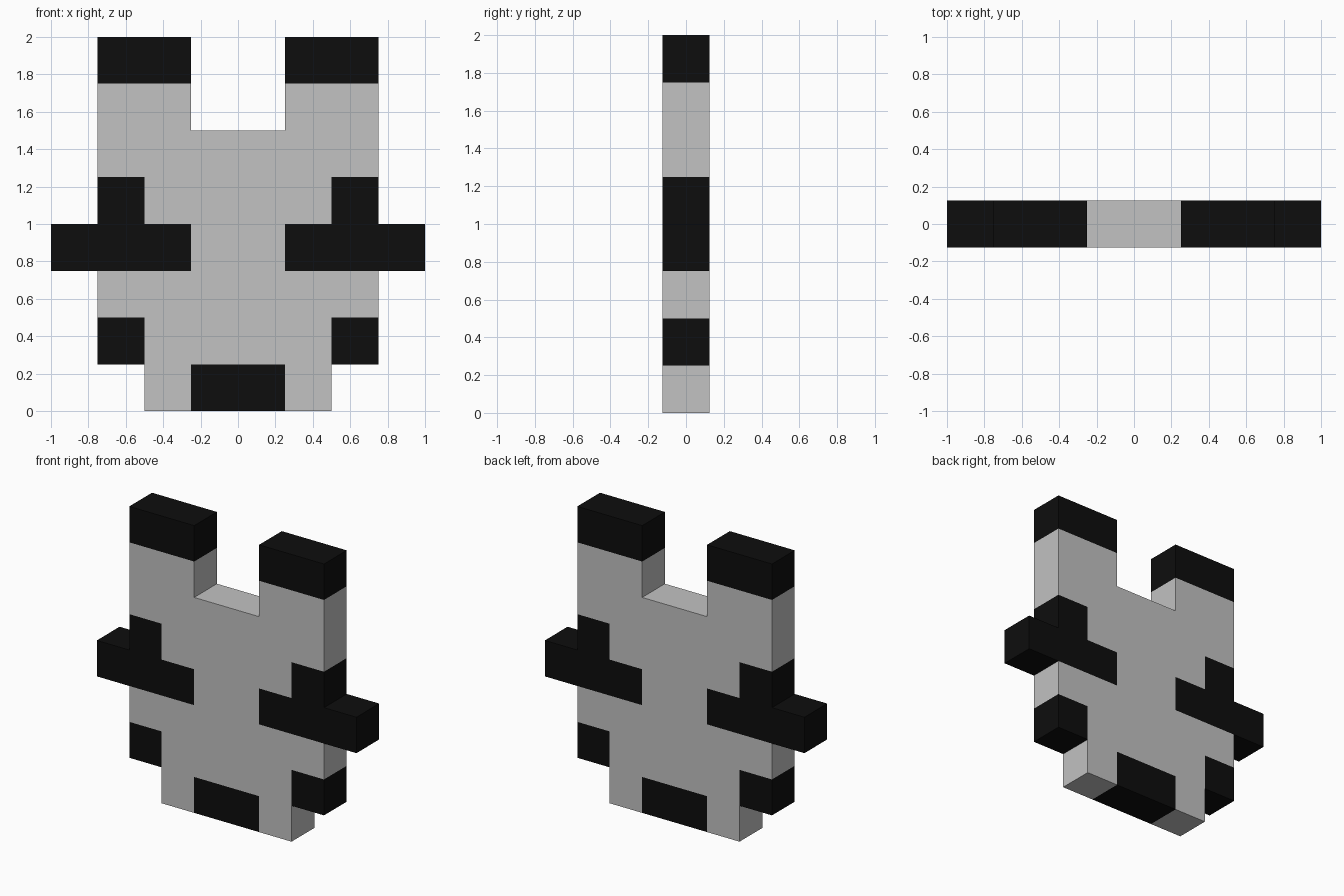
import bpy, bmesh, math

if "Cube" in bpy.data.objects:
    bpy.data.objects.remove(bpy.data.objects["Cube"])

CELL = 0.25          # size of one block; also the panel thickness

# Left half of the pattern, top row first (# black, o grey, . empty); the right half mirrors it
HALF = [".##.",
        ".oo.",
        ".ooo",
        ".#oo",
        "###o",
        ".ooo",
        ".#oo",
        "..o#"]
ROWS = [r + r[::-1] for r in HALF]


def flat_material(name, value):
    mat = bpy.data.materials.new(name)
    mat.diffuse_color = (value, value, value, 1)
    mat.use_nodes = True
    mat.node_tree.nodes["Principled BSDF"].inputs["Base Color"].default_value = mat.diffuse_color
    return mat


def cell_at(x, z):
    return ROWS[7 - math.floor(z / CELL)][math.floor((x + 1) / CELL)]


bm = bmesh.new()

# Front sheet: one square per filled cell, facing -y
for row, line in enumerate(ROWS):
    for col, mark in enumerate(line):
        if mark != ".":
            x, z = -1 + col * CELL, (7 - row) * CELL
            corners = [(x, z), (x + CELL, z), (x + CELL, z + CELL), (x, z + CELL)]
            bm.faces.new([bm.verts.new((u, -CELL / 2, w)) for u, w in corners])
bmesh.ops.remove_doubles(bm, verts=bm.verts, dist=0.001)

# Thickness: extrude the sheet backwards, keeping the front
front = bm.faces[:]
back = bmesh.ops.extrude_face_region(bm, geom=front, use_keep_orig=True)["geom"]
bmesh.ops.translate(bm, vec=(0, CELL, 0),
                    verts=[v for v in back if isinstance(v, bmesh.types.BMVert)])
bmesh.ops.recalc_face_normals(bm, faces=bm.faces)

# Colour: each face takes the colour of the cell just behind it
for f in bm.faces:
    p = f.calc_center_median() - f.normal * 0.05
    f.material_index = 1 if cell_at(p.x, p.z) == "#" else 0

# Merge flat areas of the same colour
bmesh.ops.dissolve_limit(bm, angle_limit=0.01, verts=bm.verts, edges=bm.edges,
                         delimit={'MATERIAL'})

mesh = bpy.data.meshes.new("pixel_panel")
bm.to_mesh(mesh)
bm.free()
mesh.materials.append(flat_material("light grey", 0.54))
mesh.materials.append(flat_material("black", 0.004))
bpy.context.collection.objects.link(bpy.data.objects.new("pixel_panel", mesh))
